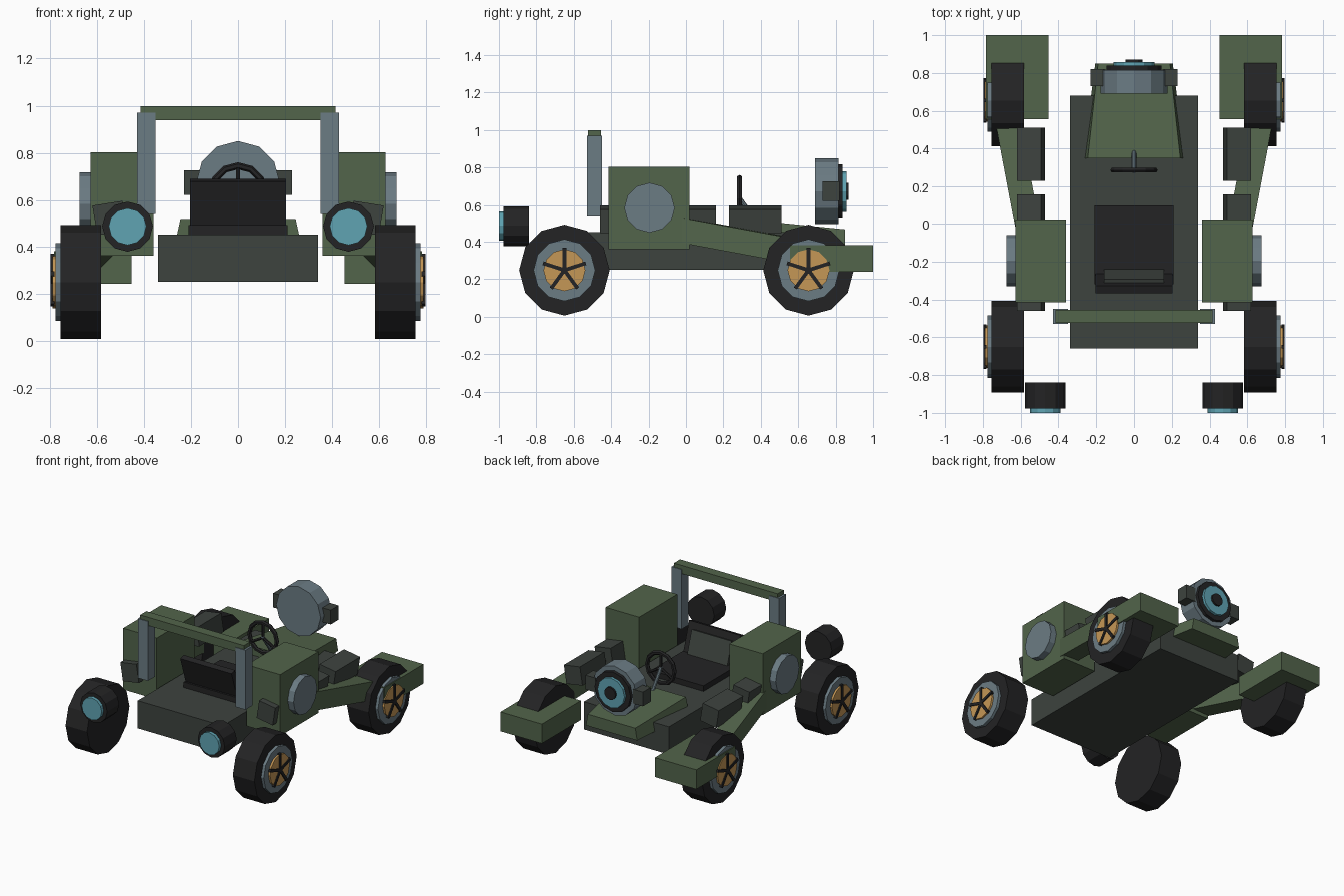
import bpy, bmesh, math
from mathutils import Matrix, Vector

if "Cube" in bpy.data.objects:
    bpy.data.objects.remove(bpy.data.objects["Cube"])

def mat(name, rgb):
    m = bpy.data.materials.new(name)
    m.diffuse_color = (*rgb, 1)
    m.use_nodes = True
    m.node_tree.nodes["Principled BSDF"].inputs["Base Color"].default_value = m.diffuse_color
    return m

GREEN = mat("olive green", (0.085, 0.128, 0.07))
DARK = mat("dark grey", (0.047, 0.056, 0.049))
STEEL = mat("blue grey", (0.148, 0.2, 0.23))
BLACK = mat("black", (0.017, 0.017, 0.018))
CYAN = mat("cyan glass", (0.115, 0.37, 0.45))
GOLD = mat("gold", (0.56, 0.31, 0.092))

def finish(name, bm, m):
    bmesh.ops.recalc_face_normals(bm, faces=bm.faces)
    me = bpy.data.meshes.new(name)
    bm.to_mesh(me)
    bm.free()
    me.materials.append(m)
    ob = bpy.data.objects.new(name, me)
    bpy.context.collection.objects.link(ob)
    return ob

def box(name, m, lo, hi, rot=None):
    """Box between two corners, optionally turned about its centre."""
    lo, hi = Vector(lo), Vector(hi)
    bm = bmesh.new()
    mx = Matrix.Translation((lo + hi) / 2)
    if rot:
        mx = mx @ rot.to_4x4()
    bmesh.ops.create_cube(bm, size=1, matrix=mx @ Matrix.Diagonal((*(hi - lo), 1)))
    return finish(name, bm, m)

def cyl(name, m, a, b, r, n=12):
    """Cylinder from point a to point b."""
    a, b = Vector(a), Vector(b)
    d = b - a
    rot = Vector((0, 0, 1)).rotation_difference(d.normalized()).to_matrix().to_4x4()
    bm = bmesh.new()
    bmesh.ops.create_cone(bm, cap_ends=True, segments=n, radius1=r, radius2=r,
                          depth=d.length, matrix=Matrix.Translation((a + b) / 2) @ rot)
    return finish(name, bm, m)

def R(deg, axis):
    return Matrix.Rotation(math.radians(deg), 3, axis)

# chassis
box("chassis", DARK, (-.34, -.66, .25), (.34, .68, .45))

# hood: tapered block narrowing forward
bm = bmesh.new()
sections = [(.35, .27, .245, .40, .515), (.85, .205, .19, .38, .465)]
ends = []
for y, wb, wt, zb, zt in sections:
    ends.append([bm.verts.new(p) for p in ((-wb, y, zb), (wb, y, zb), (wt, y, zt), (-wt, y, zt))])
bm.faces.new(ends[0])
bm.faces.new(ends[1])
for i in range(4):
    j = (i + 1) % 4
    bm.faces.new((ends[0][i], ends[0][j], ends[1][j], ends[1][i]))
finish("hood", bm, GREEN)

# large round lamp on the hood
for name, m, y0, y1, r in (("lamp_housing", STEEL, .69, .815, .178), ("lamp_ring", BLACK, .81, .838, .145),
                           ("lamp_lens", CYAN, .83, .857, .108), ("lamp_core", BLACK, .85, .87, .045)):
    cyl(name, m, (0, y0, .672), (0, y1, .672), r)

# seat with reclined back
box("seat_cushion", BLACK, (-.21, -.32, .44), (.21, .10, .49))
tilt = R(18, 'X')
box("seat_back", BLACK, (-.205, -.33, .445), (.205, -.29, .69), tilt)
box("seat_back_panel", DARK, (-.16, -.287, .48), (.16, -.267, .65), tilt)

# steering wheel
bm = bmesh.new()
rings = []
for i in range(12):
    a = i * math.tau / 12
    rings.append([bm.verts.new(((.11 + .015 * math.cos(b)) * math.cos(a), .287 + .015 * math.sin(b),
                                .635 + (.11 + .015 * math.cos(b)) * math.sin(a)))
                  for b in (k * math.tau / 6 for k in range(6))])
for i in range(12):
    for k in range(6):
        p, q, l = rings[i], rings[(i + 1) % 12], (k + 1) % 6
        bm.faces.new((p[k], q[k], q[l], p[l]))
finish("steering_wheel", bm, BLACK)
for i, a in enumerate((90, 210, 330)):
    c, s = math.cos(math.radians(a)), math.sin(math.radians(a))
    cyl(f"steering_spoke_{i}", BLACK, (0, .287, .635), (.11 * c, .287, .635 + .11 * s), .01, 6)
cyl("steering_column", STEEL, (0, .28, .645), (0, .385, .50), .012, 8)

# roll bar crosspiece
box("roll_bar_top", GREEN, (-.415, -.525, .938), (.415, -.455, .998))

# paired parts
for side, s in (("left", -1), ("right", 1)):
    def sbox(name, m, lo, hi, rot=None):
        x0, x1 = sorted((s * lo[0], s * hi[0]))
        return box(f"{side}_{name}", m, (x0, *lo[1:]), (x1, *hi[1:]), rot)

    def scyl(name, m, a, b, r, n=12):
        return cyl(f"{side}_{name}", m, (s * a[0], *a[1:]), (s * b[0], *b[1:]), r, n)

    sbox("lamp_bracket", DARK, (.15, .73, .622), (.23, .82, .725))
    sbox("roll_bar_post", STEEL, (.35, -.53, .54), (.43, -.45, .97))
    sbox("side_tank", GREEN, (.36, -.415, .36), (.628, .02, .803))
    scyl("tank_cap", STEEL, (.62, -.195, .583), (.675, -.195, .583), .135)
    sbox("fender", GREEN, (.452, .555, .24), (.783, 1.0, .38))

    # slanted arm joining tank and fender
    a, b = Vector((s * .56, -.03, .463)), Vector((s * .69, .66, .335))
    d = b - a
    yaw = math.degrees(math.atan2(-d.x, d.y))
    pitch = math.degrees(math.atan2(d.z, math.hypot(d.x, d.y)))
    c, h = (a + b) / 2, Vector((.065, d.length / 2, .066))
    box(f"{side}_arm", GREEN, c - h, c + h, R(yaw, 'Z') @ R(pitch, 'X'))

    # row of canted pods
    for i, y in enumerate((.37, .02, -.32)):
        sbox(f"pod_{i}", DARK, (.48, y - .14, .455), (.61, y + .14, .587), R(s * 9, 'Y'))

    # floating round lights
    scyl("light_body", BLACK, (.47, -.84, .485), (.47, -.977, .485), .108)
    scyl("light_lens", CYAN, (.47, -.97, .485), (.47, -1.0, .485), .08)

    # wheels
    for end, y in (("front", -.65), ("back", .655)):
        w = f"{end}_wheel_"
        z = .248
        scyl(w + "tyre", BLACK, (.583, y, z), (.755, y, z), .242)
        scyl(w + "rim", STEEL, (.74, y, z), (.776, y, z), .165)
        scyl(w + "hub", GOLD, (.76, y, z), (.79, y, z), .112)
        for k in range(5):
            t = k * math.tau / 5
            sbox(w + f"spoke_{k}", BLACK, (.78, y - .06 * math.sin(t) - .01, z + .06 * math.cos(t) - .06),
                 (.797, y - .06 * math.sin(t) + .01, z + .06 * math.cos(t) + .06),
                 Matrix.Rotation(t, 3, 'X'))
